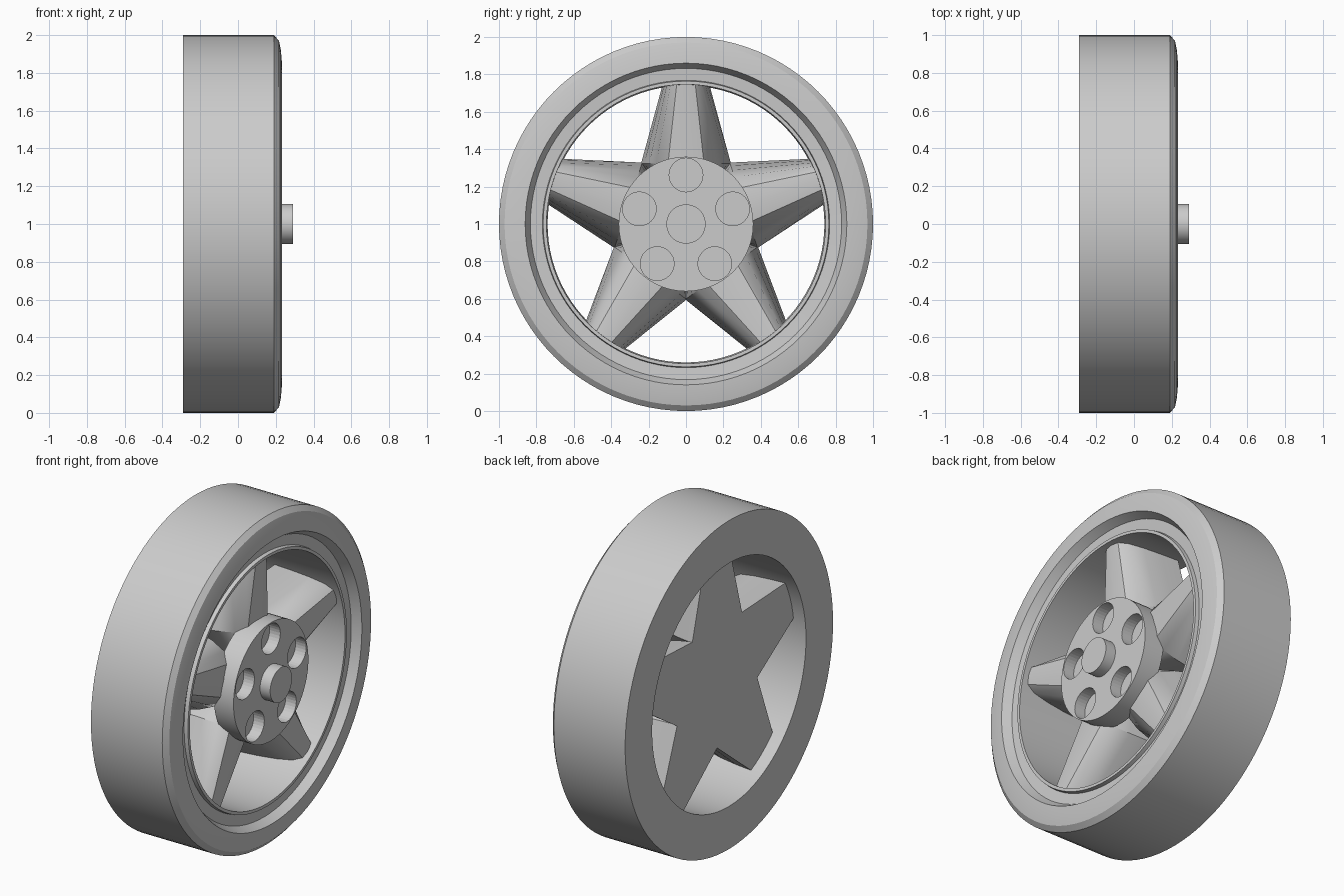
import bpy, bmesh, math
from mathutils import Matrix, Vector

if "Cube" in bpy.data.objects:
    bpy.data.objects.remove(bpy.data.objects["Cube"])

CENTRE = Vector((0, 0, 1))
ARMS = [math.radians(90 + 72 * i) for i in range(5)]


def finish(name, bm, angle=30, smooth=True):
    bmesh.ops.remove_doubles(bm, verts=bm.verts, dist=1e-5)
    bmesh.ops.recalc_face_normals(bm, faces=bm.faces)
    me = bpy.data.meshes.new(name)
    bm.to_mesh(me)
    bm.free()
    ob = bpy.data.objects.new(name, me)
    bpy.context.collection.objects.link(ob)
    ob.location = CENTRE
    if smooth:
        bpy.ops.object.select_all(action='DESELECT')
        ob.select_set(True)
        bpy.context.view_layer.objects.active = ob
        bpy.ops.object.shade_smooth_by_angle(angle=math.radians(angle))
    return ob


def lathe(name, profile, closed, n=96):
    """Spin (radius, x) points around the x axis."""
    bm = bmesh.new()
    rings = [[bm.verts.new((x, r * math.cos(2 * math.pi * k / n), r * math.sin(2 * math.pi * k / n)))
              for k in range(n)] for r, x in profile]
    pairs = list(zip(rings, rings[1:]))
    if closed:
        pairs.append((rings[-1], rings[0]))
    else:
        bm.faces.new(rings[0])
        bm.faces.new(rings[-1])
    for a, b in pairs:
        for k in range(n):
            j = (k + 1) % n
            bm.faces.new((a[k], a[j], b[j], b[k]))
    return finish(name, bm)


# tyre with recessed rim ring and a small raised inner lip
lathe("tyre_and_rim", [(0.74, -0.29), (1, -0.29), (1, 0.19), (0.97, 0.217), (0.92, 0.227), (0.86, 0.232),
                       (0.832, 0.18), (0.768, 0.175), (0.764, 0.198), (0.746, 0.198)], True)

# five rounded, tapering spokes forming a flat-backed star
# stations: distance from the centre, half width, ridge x
BACK = -0.21
stations = [(0.0, 0.0, 0.14), (0.324, 0.24, 0.14), (0.745, 0.125, 0.165)]
section = [(-1, 0), (-0.93, 0.3), (-0.82, 0.6), (-0.66, 0.85), (-0.4, 0.98),
           (0, 1), (0.4, 0.98), (0.66, 0.85), (0.82, 0.6), (0.93, 0.3), (1, 0)]
bm = bmesh.new()
for a in ARMS:
    along = Vector((0, math.cos(a), math.sin(a)))
    side = Vector((0, -math.sin(a), math.cos(a)))
    loops = []
    for r, w, ridge in stations:
        loops.append([bm.verts.new(along * r + side * (w * s) + Vector((BACK + (ridge - BACK) * h, 0, 0)))
                      for s, h in section])
    m = len(section)
    for p, q in zip(loops, loops[1:]):
        for k in range(m):
            j = (k + 1) % m
            bm.faces.new((p[k], p[j], q[j], q[k]))
    bm.faces.new(loops[-1])
finish("spokes", bm, 35)

# hub disc with five round recesses
hub = lathe("hub_disc", [(0.36, 0.09), (0.36, 0.222)], False, 64)
bm = bmesh.new()
for a in ARMS:
    m = Matrix.Translation((0.245, 0.262 * math.cos(a), 0.262 * math.sin(a))) @ Matrix.Rotation(math.pi / 2, 4, 'Y')
    bmesh.ops.create_cone(bm, cap_ends=True, segments=32, radius1=0.09, radius2=0.09, depth=0.19, matrix=m)
cutter = finish("recess_cutter", bm, smooth=False)
cutter.hide_render = True
cutter.hide_set(True)
mod = hub.modifiers.new("recesses", 'BOOLEAN')
mod.operation = 'DIFFERENCE'
mod.object = cutter
mod.solver = 'EXACT'

# centre cap
lathe("centre_cap", [(0.105, 0.15), (0.105, 0.29)], False, 48)
